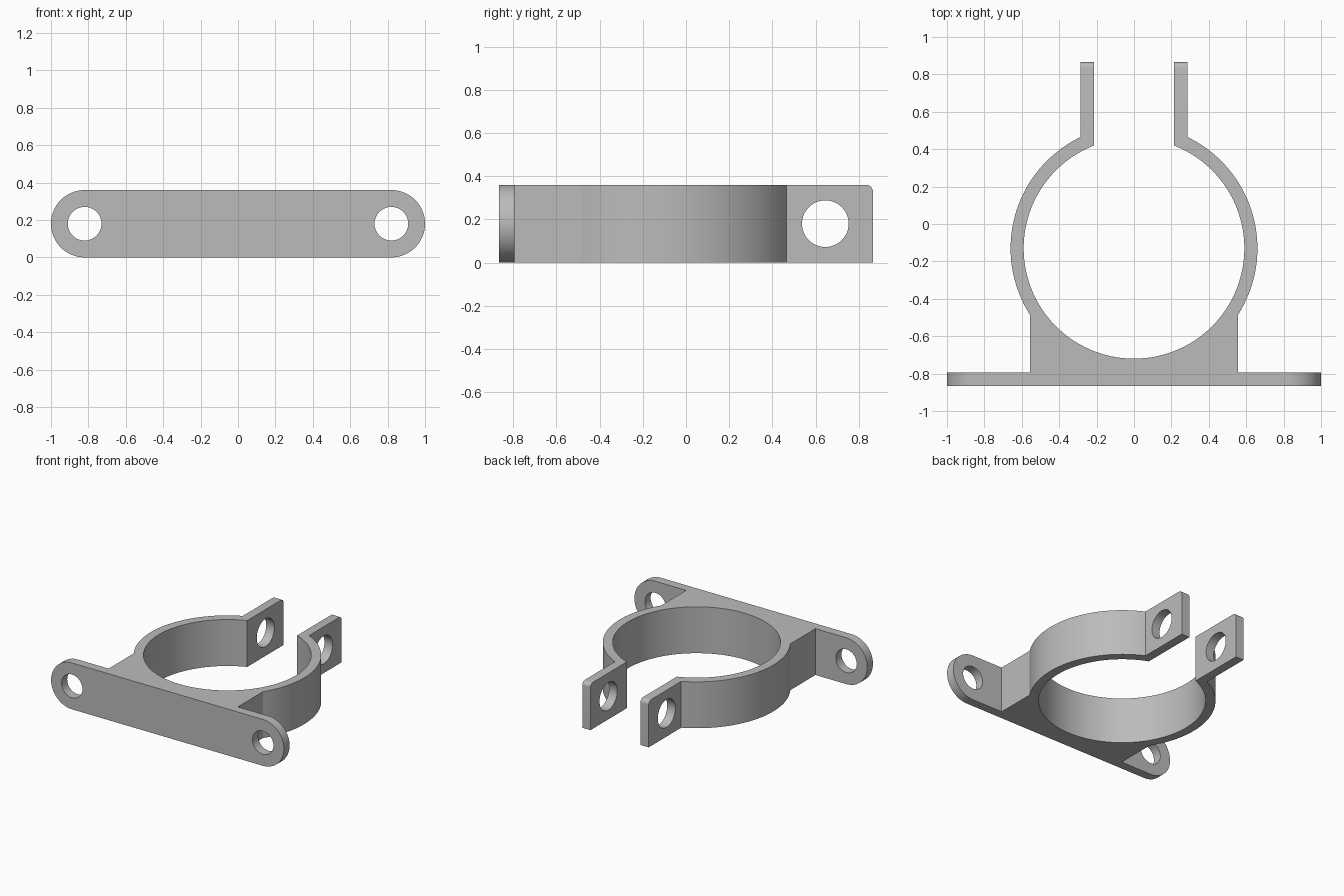
import bpy, bmesh, math
from mathutils import Vector

if "Cube" in bpy.data.objects:
    bpy.data.objects.remove(bpy.data.objects["Cube"], do_unlink=True)

HEIGHT = 0.36
MID = HEIGHT / 2
RING_Y, R_OUT, R_IN = -0.13, 0.66, 0.59
GAP, EAR = 0.215, 0.285          # inner and outer x of the ears
BLOCK = 0.555                    # half width of the saddle block
BACK, FRONT, PLATE_BACK = 0.865, -0.865, -0.795

grey = bpy.data.materials.new("grey metal")
grey.use_nodes = True
colour = (0.5, 0.5, 0.5, 1)
grey.diffuse_color = colour
grey.node_tree.nodes["Principled BSDF"].inputs["Base Color"].default_value = colour


def arc(cx, cy, r, start, end, steps):
    return [(cx + r * math.cos(start + (end - start) * i / steps),
             cy + r * math.sin(start + (end - start) * i / steps)) for i in range(steps + 1)]


def prism(name, points, offset):
    """Closed outline of 3D points, extruded along offset."""
    bm = bmesh.new()
    face = bm.faces.new([bm.verts.new(p) for p in points])
    moved = bmesh.ops.extrude_face_region(bm, geom=[face])["geom"]
    bmesh.ops.translate(bm, vec=Vector(offset),
                        verts=[g for g in moved if isinstance(g, bmesh.types.BMVert)])
    bmesh.ops.recalc_face_normals(bm, faces=bm.faces)
    mesh = bpy.data.meshes.new(name)
    bm.to_mesh(mesh)
    bm.free()
    mesh.materials.append(grey)
    obj = bpy.data.objects.new(name, mesh)
    bpy.context.collection.objects.link(obj)
    return obj


def boolean(obj, other, operation):
    mod = obj.modifiers.new(operation, "BOOLEAN")
    mod.operation, mod.solver, mod.object = operation, "EXACT", other
    bpy.context.view_layer.objects.active = obj
    bpy.ops.object.modifier_apply(modifier=mod.name)
    bpy.data.objects.remove(other, do_unlink=True)


# Clamp outline: bore, left-hand ear, ring, saddle block, then back up
a_in = math.acos(GAP / R_IN)
a_ear = math.acos(EAR / R_OUT)
a_block = -math.acos(BLOCK / R_OUT)
bore = arc(0, RING_Y, R_IN, math.pi - a_in, 2 * math.pi + a_in, 96)
side = [(GAP, BACK), (EAR, BACK)] + arc(0, RING_Y, R_OUT, a_ear, a_block, 36)
side.append((BLOCK, (FRONT + PLATE_BACK) / 2))
outline = bore + side + [(-x, y) for x, y in reversed(side)]
bracket = prism("clamp_bracket", [(x, y, 0) for x, y in outline], (0, 0, HEIGHT))

# Rounded upper corner on each ear
bm = bmesh.new()
bm.from_mesh(bracket.data)
corners = [e for e in bm.edges
           if all(v.co.y > BACK - 0.01 and v.co.z > HEIGHT - 0.01 for v in e.verts)]
bmesh.ops.bevel(bm, geom=corners, offset=0.03, segments=6, profile=0.5, affect="EDGES")
bm.to_mesh(bracket.data)
bm.free()

# Mounting plate with round ends
end = arc(1 - MID, MID, MID, -math.pi / 2, math.pi / 2, 32)
stadium = end + [(-x, z) for x, z in reversed(end)]
plate = prism("mounting_plate", [(x, FRONT, z) for x, z in stadium],
              (0, PLATE_BACK - FRONT, 0))
boolean(bracket, plate, "UNION")

# Bolt hole through both ears
circle = arc(0.645, MID, 0.108, 0, 2 * math.pi, 48)[:-1]
boolean(bracket, prism("ear_cutter", [(-0.4, y, z) for y, z in circle], (0.8, 0, 0)),
        "DIFFERENCE")

# Screw holes in the plate
for sign in (-1, 1):
    circle = arc(sign * (1 - MID), MID, 0.09, 0, 2 * math.pi, 48)[:-1]
    boolean(bracket, prism("plate_cutter", [(x, -1, z) for x, z in circle], (0, 0.4, 0)),
            "DIFFERENCE")

bpy.ops.object.select_all(action="DESELECT")
bracket.select_set(True)
bpy.context.view_layer.objects.active = bracket
bpy.ops.object.shade_smooth_by_angle(angle=math.radians(25))
